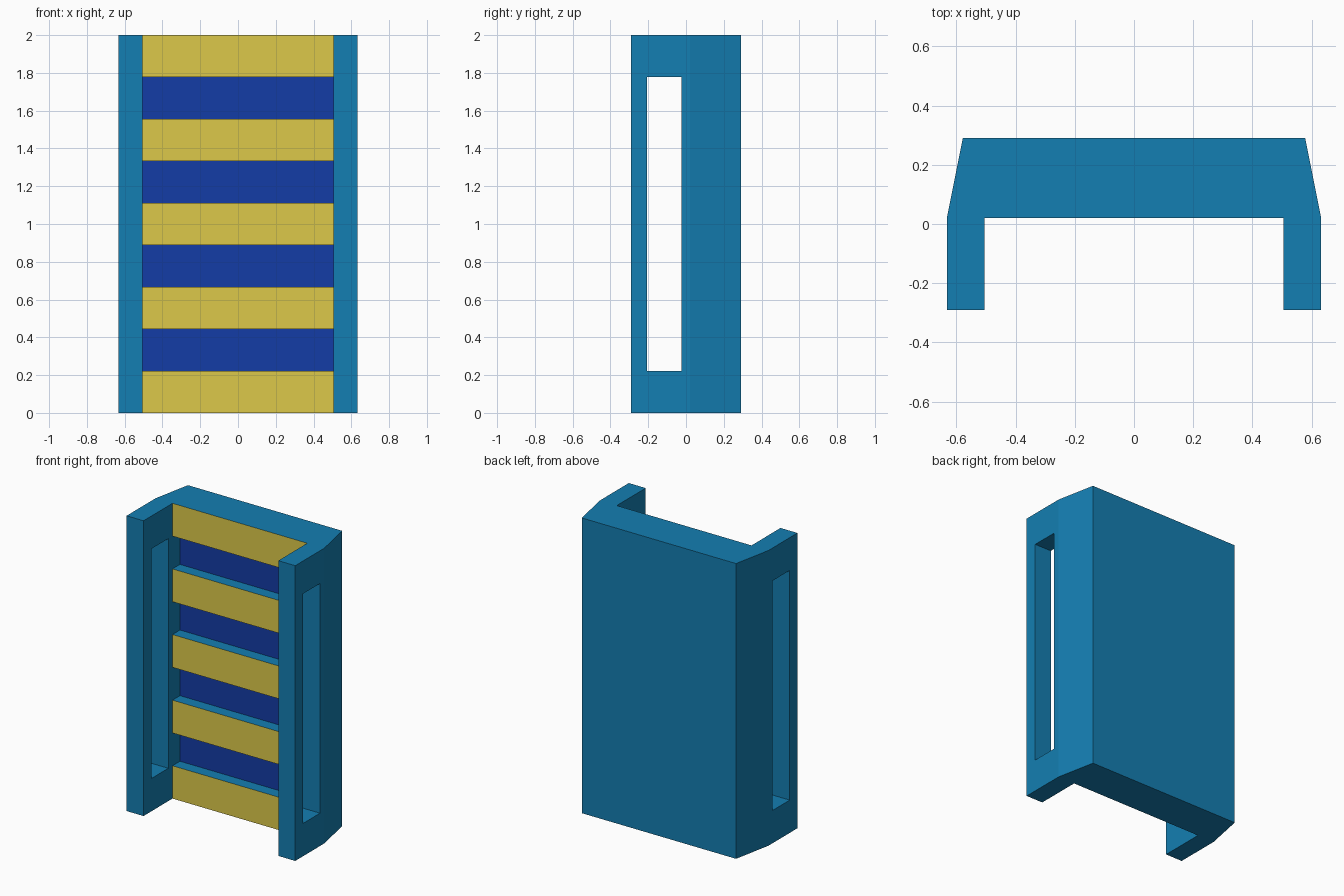
import bpy, bmesh

if "Cube" in bpy.data.objects:
    bpy.data.objects.remove(bpy.data.objects["Cube"])

H = 2.0
BAND = H / 9          # nine equal slat / recess bands
INNER, OUTER, BACK = 0.505, 0.632, 0.578
FRONT_Y, BACK_Y = -0.29, 0.29
SLAT_Y, RECESS_Y = 0.02, 0.10


def material(name, rgb):
    m = bpy.data.materials.new(name)
    m.diffuse_color = (*rgb, 1)
    m.use_nodes = True
    m.node_tree.nodes["Principled BSDF"].inputs["Base Color"].default_value = m.diffuse_color
    return m


def cut_box(target, name, lo, hi):
    """Subtract an axis-aligned box from the target."""
    bpy.ops.mesh.primitive_cube_add(size=1, location=[(a + b) / 2 for a, b in zip(lo, hi)])
    cutter = bpy.context.object
    cutter.name = name
    cutter.scale = [b - a for a, b in zip(lo, hi)]
    cutter.hide_render = True
    bpy.ops.object.transform_apply(location=True, rotation=False, scale=True)
    mod = target.modifiers.new(name, 'BOOLEAN')
    mod.operation = 'DIFFERENCE'
    mod.solver = 'EXACT'
    mod.object = cutter
    bpy.context.view_layer.objects.active = target
    bpy.ops.object.modifier_apply(modifier=mod.name)
    bpy.data.objects.remove(cutter)


# Channel-shaped body, extruded from a mirrored plan profile
half = [(INNER, SLAT_Y), (INNER, FRONT_Y), (OUTER, FRONT_Y), (OUTER, SLAT_Y), (BACK, BACK_Y)]
profile = half + [(-x, y) for x, y in reversed(half)]
bm = bmesh.new()
base = bm.faces.new([bm.verts.new((x, y, 0)) for x, y in profile])
top = bmesh.ops.extrude_face_region(bm, geom=[base])["geom"]
bmesh.ops.translate(bm, vec=(0, 0, H), verts=[v for v in top if isinstance(v, bmesh.types.BMVert)])
bmesh.ops.recalc_face_normals(bm, faces=bm.faces)
mesh = bpy.data.meshes.new("slatted_cabinet")
bm.to_mesh(mesh)
bm.free()
body = bpy.data.objects.new("slatted_cabinet", mesh)
bpy.context.collection.objects.link(body)

# Recesses between the slats
for i in (1, 3, 5, 7):
    cut_box(body, "recess_cutter", (-INNER, -0.01, i * BAND), (INNER, RECESS_Y, (i + 1) * BAND))

# Tall slot through both side walls
cut_box(body, "slot_cutter", (-1, -0.207, BAND), (1, -0.025, H - BAND))

# Colours: body, slat fronts, recess backs
for m in (material("body_blue", (0.007, 0.21, 0.445)),
          material("slat_yellow", (0.716, 0.584, 0.067)),
          material("recess_navy", (0.007, 0.045, 0.381))):
    body.data.materials.append(m)
for f in body.data.polygons:
    f.material_index = 0
    if f.normal.y < -0.9:
        if abs(f.center.y - SLAT_Y) < 0.005:
            f.material_index = 1
        elif abs(f.center.y - RECESS_Y) < 0.005:
            f.material_index = 2
